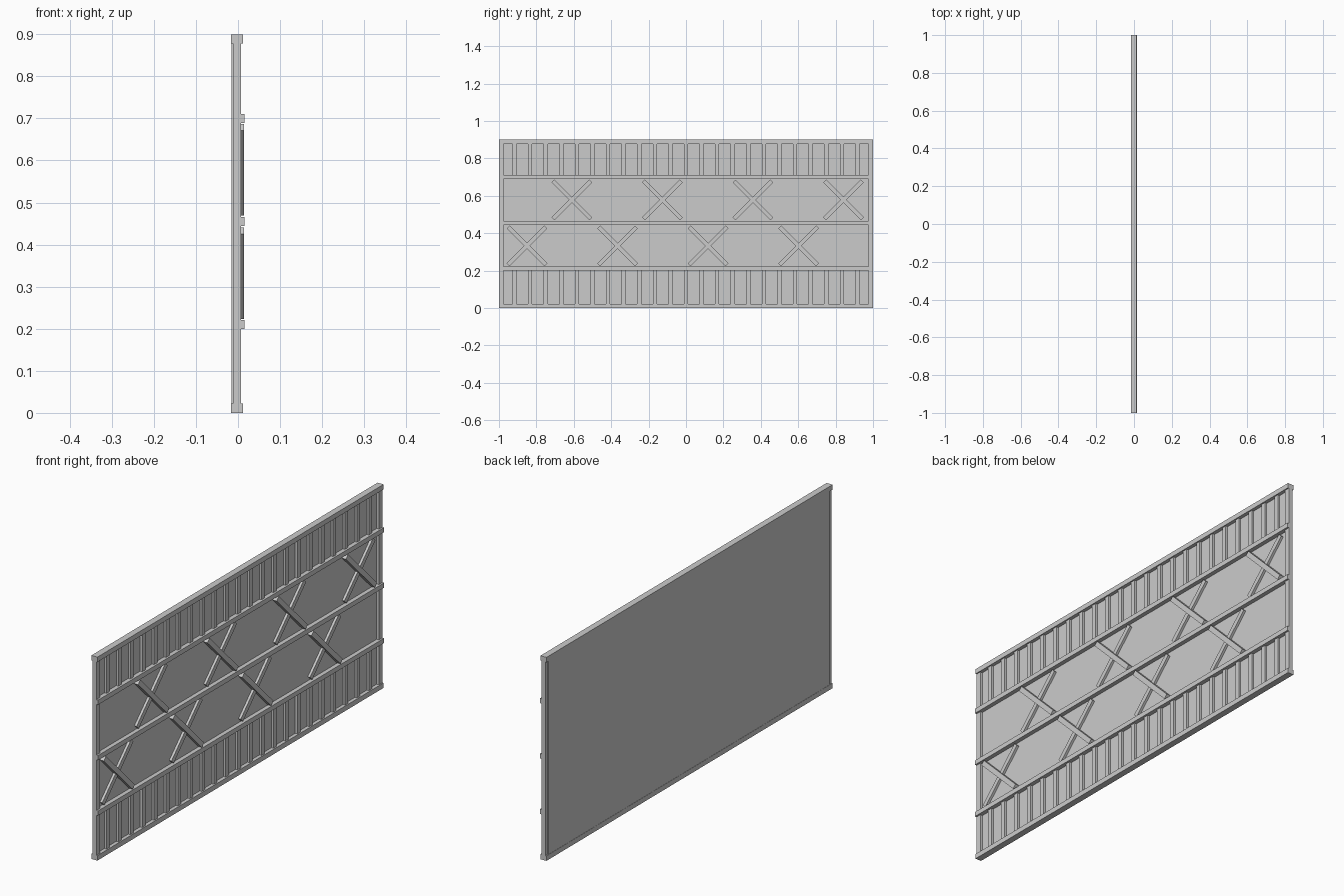
import bpy, math

if "Cube" in bpy.data.objects:
    bpy.data.objects.remove(bpy.data.objects["Cube"])


def box(name, x, y, z):
    """Box from (min, max) ranges on each axis."""
    bpy.ops.mesh.primitive_cube_add(size=1, location=[sum(r) / 2 for r in (x, y, z)])
    ob = bpy.context.object
    ob.name = name
    ob.scale = [r[1] - r[0] for r in (x, y, z)]
    return ob


def brace(name, y, z, angle, x):
    """Diagonal bar centred at (y, z), turned around x."""
    ob = box(name, x, (y - 0.143, y + 0.143), (z - 0.011, z + 0.011))
    ob.rotation_euler.x = math.radians(angle)
    return ob


# Backing sheet, slightly proud at the rear
box("back_panel", (-0.016, -0.004), (-0.985, 0.985), (0.01, 0.89))

# Outer frame
for side, name in ((-1, "left_post"), (1, "right_post")):
    box(name, (-0.012, 0.007), sorted((side * 0.975, side)), (0.01, 0.89))
box("bottom_rail", (-0.017, 0.012), (-1, 1), (0, 0.022))
box("top_rail", (-0.017, 0.012), (-1, 1), (0.878, 0.9))

# Three horizontal rails
for z, name in ((0.21, "lower_rail"), (0.455, "middle_rail"), (0.70, "upper_rail")):
    box(name, (-0.006, 0.015), (-1, 1), (z - 0.0105, z + 0.0105))

# Vertical slats in the top and bottom bands
pitch = 2 / 24
for i in range(23):
    y = (i - 11) * pitch
    for name, z in (("lower_slat", (0.015, 0.205)), ("upper_slat", (0.705, 0.885))):
        box(name, (-0.006, 0.006), (y - 0.011, y + 0.011), z)

# Crossed braces, staggered between the two middle bays
for row, y0, z in (("lower", -0.85, 0.332), ("upper", -0.61, 0.578)):
    for i in range(4):
        y = y0 + i * 0.484
        brace(row + "_front_brace", y, z, -45, (-0.006, 0.0145))
        brace(row + "_rear_brace", y, z, 45, (-0.006, 0.007))
